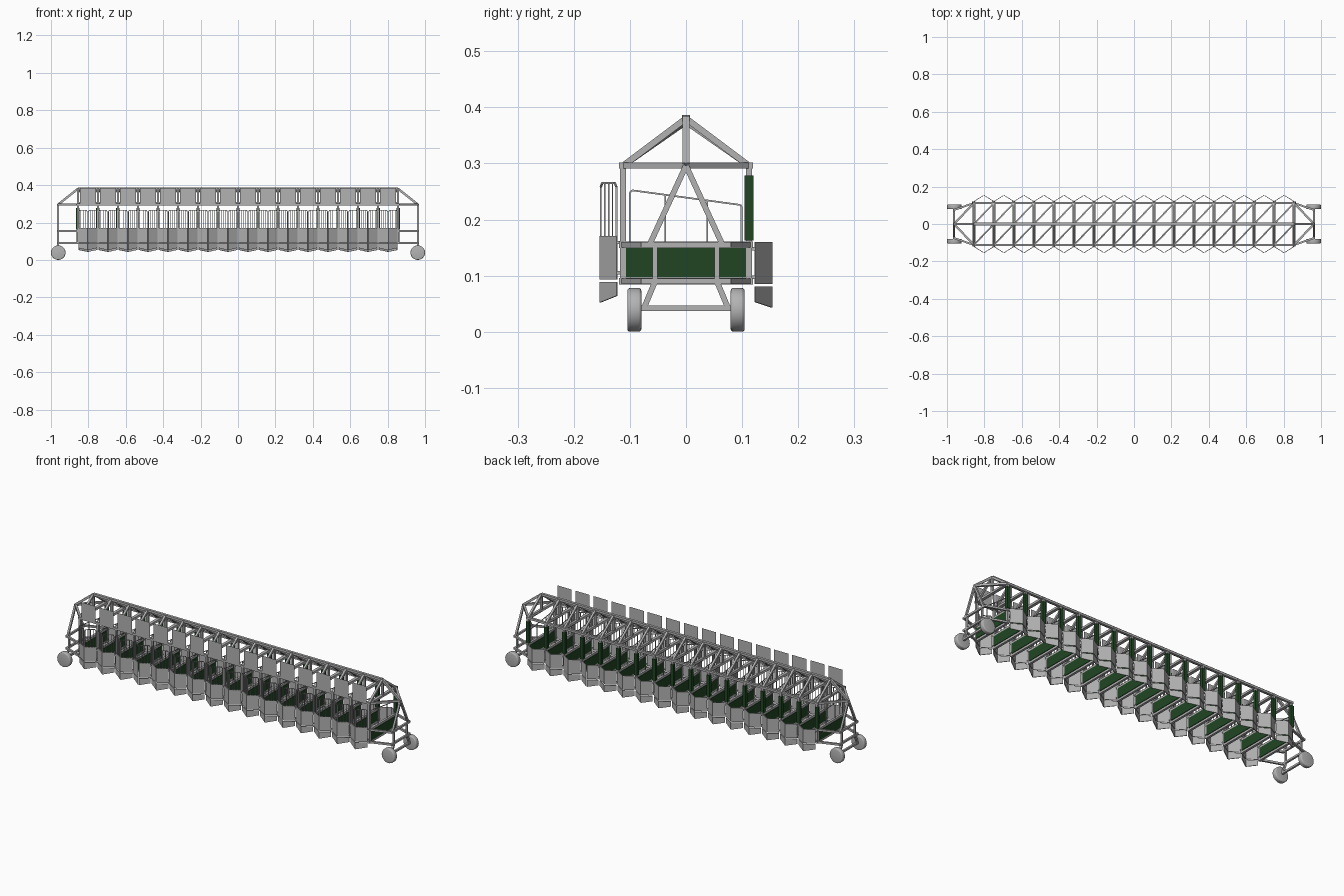
import bpy, bmesh, math
from mathutils import Vector, Matrix

if "Cube" in bpy.data.objects:
    bpy.data.objects.remove(bpy.data.objects["Cube"])

STALLS = 16
PITCH = 0.107
HALF = STALLS * PITCH / 2      # half length of the row of stalls
END = 0.962                    # wheel axle position
EAVE_Y, EAVE_Z, RIDGE_Z = 0.112, 0.296, 0.38
MID_Z, LOW_Z = 0.155, 0.09
frames = [-HALF + i * PITCH for i in range(STALLS + 1)]


def material(name, rgb):
    m = bpy.data.materials.new(name)
    m.use_nodes = True
    m.diffuse_color = (*rgb, 1)
    m.node_tree.nodes["Principled BSDF"].inputs["Base Color"].default_value = (*rgb, 1)
    return m


STEEL = material("light grey steel", (0.45, 0.45, 0.45))
GREEN = material("dark green padding", (0.015, 0.06, 0.017))


def finish(bm, name, mat):
    mesh = bpy.data.meshes.new(name)
    bm.to_mesh(mesh)
    bm.free()
    mesh.materials.append(mat)
    ob = bpy.data.objects.new(name, mesh)
    bpy.context.collection.objects.link(ob)
    return ob


def beam(bm, a, b, w, h=None):
    """Rectangular bar from a to b."""
    a, b = Vector(a), Vector(b)
    d = (b - a).normalized()
    ref = Vector((0, 1, 0)) if abs(d.z) > 0.99 else Vector((0, 0, 1))
    u = d.cross(ref).normalized()
    rot = Matrix((u, u.cross(d), d)).transposed()
    m = Matrix.LocRotScale((a + b) / 2, rot.to_quaternion() if rot.determinant() > 0
                           else Matrix((-u, u.cross(d), d)).transposed().to_quaternion(),
                           (w, h or w, (b - a).length))
    bmesh.ops.create_cube(bm, size=1, matrix=m)


def path(bm, pts, w):
    for a, b in zip(pts, pts[1:]):
        beam(bm, a, b, w)


def sheet(bm, pts):
    bm.faces.new([bm.verts.new(p) for p in pts])


def thicken(ob, t):
    mod = ob.modifiers.new("thickness", 'SOLIDIFY')
    mod.thickness, mod.offset = t, 0


# Upright stall frames with roof trusses
bm = bmesh.new()
for x in frames:
    for s in (-1, 1):
        beam(bm, (x, s * EAVE_Y, 0.085), (x, s * EAVE_Y, EAVE_Z), 0.011)
        beam(bm, (x, s * EAVE_Y, EAVE_Z), (x, 0, RIDGE_Z), 0.011)
    for z, w in ((LOW_Z, 0.012), (MID_Z, 0.012), (EAVE_Z, 0.016)):
        beam(bm, (x, -0.119, z), (x, 0.119, z), w, 0.011)
    beam(bm, (x, 0, EAVE_Z), (x, 0, RIDGE_Z), 0.012)
finish(bm, "stall_frames", STEEL)

# Long roof rails and roof bracing
bm = bmesh.new()
beam(bm, (-HALF, 0, RIDGE_Z), (HALF, 0, RIDGE_Z), 0.014, 0.012)
for s in (-1, 1):
    beam(bm, (-HALF, s * EAVE_Y, EAVE_Z), (HALF, s * EAVE_Y, EAVE_Z), 0.012, 0.011)
for x0, x1 in zip(frames, frames[1:]):
    beam(bm, (x0, -EAVE_Y, EAVE_Z), (x1, 0, RIDGE_Z - 0.006), 0.008)
    beam(bm, (x0, 0, RIDGE_Z - 0.006), (x1, EAVE_Y, EAVE_Z), 0.008)
finish(bm, "roof_rails", STEEL)

# Tapered end frames carrying the axles
bm = bmesh.new()
for e in (-1, 1):
    inner, outer = e * HALF, e * END
    beam(bm, (inner, 0, RIDGE_Z), (outer, 0, EAVE_Z), 0.012)
    for s in (-1, 1):
        beam(bm, (inner, s * EAVE_Y, EAVE_Z), (outer, 0, EAVE_Z), 0.011)
        beam(bm, (outer, 0, EAVE_Z), (outer, s * 0.065, MID_Z), 0.01)
        beam(bm, (outer, s * 0.055, MID_Z), (outer, s * 0.055, LOW_Z), 0.009)
        beam(bm, (outer, s * 0.055, LOW_Z), (outer, s * 0.075, 0.042), 0.01)
        for z in (MID_Z, LOW_Z):
            beam(bm, (inner, s * EAVE_Y, z), (outer, s * 0.075, z), 0.01)
    for z in (MID_Z, LOW_Z, 0.042):
        beam(bm, (outer, -0.08, z), (outer, 0.08, z), 0.01)
finish(bm, "end_frames", STEEL)

# Wheels
for e in (-1, 1):
    for s in (-1, 1):
        bm = bmesh.new()
        bmesh.ops.create_cone(bm, cap_ends=True, segments=32, radius1=0.039,
                              radius2=0.039, depth=0.025)
        rims = [ed for ed in bm.edges if abs(ed.verts[0].co.z - ed.verts[1].co.z) < 1e-5]
        bmesh.ops.bevel(bm, geom=rims, offset=0.005, segments=3, profile=0.5,
                        affect='EDGES')
        bmesh.ops.transform(bm, verts=bm.verts, matrix=Matrix.Translation(
            (e * 0.961, s * 0.092, 0.039)) @ Matrix.Rotation(math.pi / 2, 4, 'X'))
        wheel = finish(bm, "wheel", STEEL)
        bpy.ops.object.select_all(action='DESELECT')
        wheel.select_set(True)
        bpy.context.view_layer.objects.active = wheel
        bpy.ops.object.shade_smooth_by_angle(angle=math.radians(40))

# Green partition pads and rear post pads
bm = bmesh.new()
for x in frames:
    beam(bm, (x, -0.107, 0.123), (x, 0.107, 0.123), 0.016, 0.053)
    beam(bm, (x, EAVE_Y, 0.163), (x, EAVE_Y, 0.278), 0.018, 0.016)
finish(bm, "partition_pads", GREEN)

# Thin guard rails above each partition
bm = bmesh.new()
for x in frames:
    path(bm, [(x, -0.1, MID_Z), (x, -0.1, 0.248), (x, -0.096, 0.252),
              (x, 0.097, 0.226), (x, 0.099, 0.222), (x, 0.099, MID_Z)], 0.003)
    for y in (-0.037, 0.038):
        beam(bm, (x, y, MID_Z), (x, y, 0.239 - 0.135 * y), 0.003)
finish(bm, "partition_guard_rails", STEEL)


# V-shaped gate leaves with a hanging flap below each
def gates(name, s, top, bottom, flap_in, flap_out):
    bm = bmesh.new()
    for x0 in frames[:-1]:
        c = x0 + PITCH / 2
        for e in (-1, 1):
            xi, yi = c + e * (PITCH / 2 - 0.004), s * 0.123
            xo, yo = c + e * 0.001, s * 0.153
            sheet(bm, [(xi, yi, bottom), (xo, yo, bottom), (xo, yo, top), (xi, yi, top)])
            z = bottom - 0.004
            sheet(bm, [(xi, yi, flap_in), (xo, yo, flap_out), (xo, yo, z), (xi, yi, z)])
            # hinges back to the post
            for hz in (bottom + 0.012, top - 0.012):
                beam(bm, (xi, yi, hz), (xi, s * EAVE_Y, hz), 0.004)
    thicken(finish(bm, name, STEEL), 0.003)


gates("front_gates", -1, 0.171, 0.093, 0.064, 0.052)
gates("rear_gates", 1, 0.16, 0.085, 0.053, 0.043)

# Barred grilles above the front gates
bm = bmesh.new()
for x0 in frames[:-1]:
    c = x0 + PITCH / 2
    for e in (-1, 1):
        a = Vector((c + e * (PITCH / 2 - 0.005), -0.124, 0))
        b = Vector((c + e * 0.003, -0.152, 0))

        def at(t, z):
            return a.lerp(b, t) + Vector((0, 0, z))

        path(bm, [at(0, 0.17), at(0, 0.258), at(0.1, 0.265), at(0.9, 0.265),
                  at(1, 0.258), at(1, 0.17)], 0.003)
        for t in (0.25, 0.5, 0.75):
            beam(bm, at(t, 0.17), at(t, 0.265), 0.0025)
finish(bm, "front_gate_grilles", STEEL)

# Plain boards standing on the front roof rail
bm = bmesh.new()
for x0 in frames[:-1]:
    c, y = x0 + PITCH / 2, -0.118
    sheet(bm, [(c - 0.042, y, 0.296), (c + 0.042, y, 0.296),
               (c + 0.042, y, 0.385), (c - 0.042, y, 0.385)])
finish(bm, "stall_boards", STEEL)
